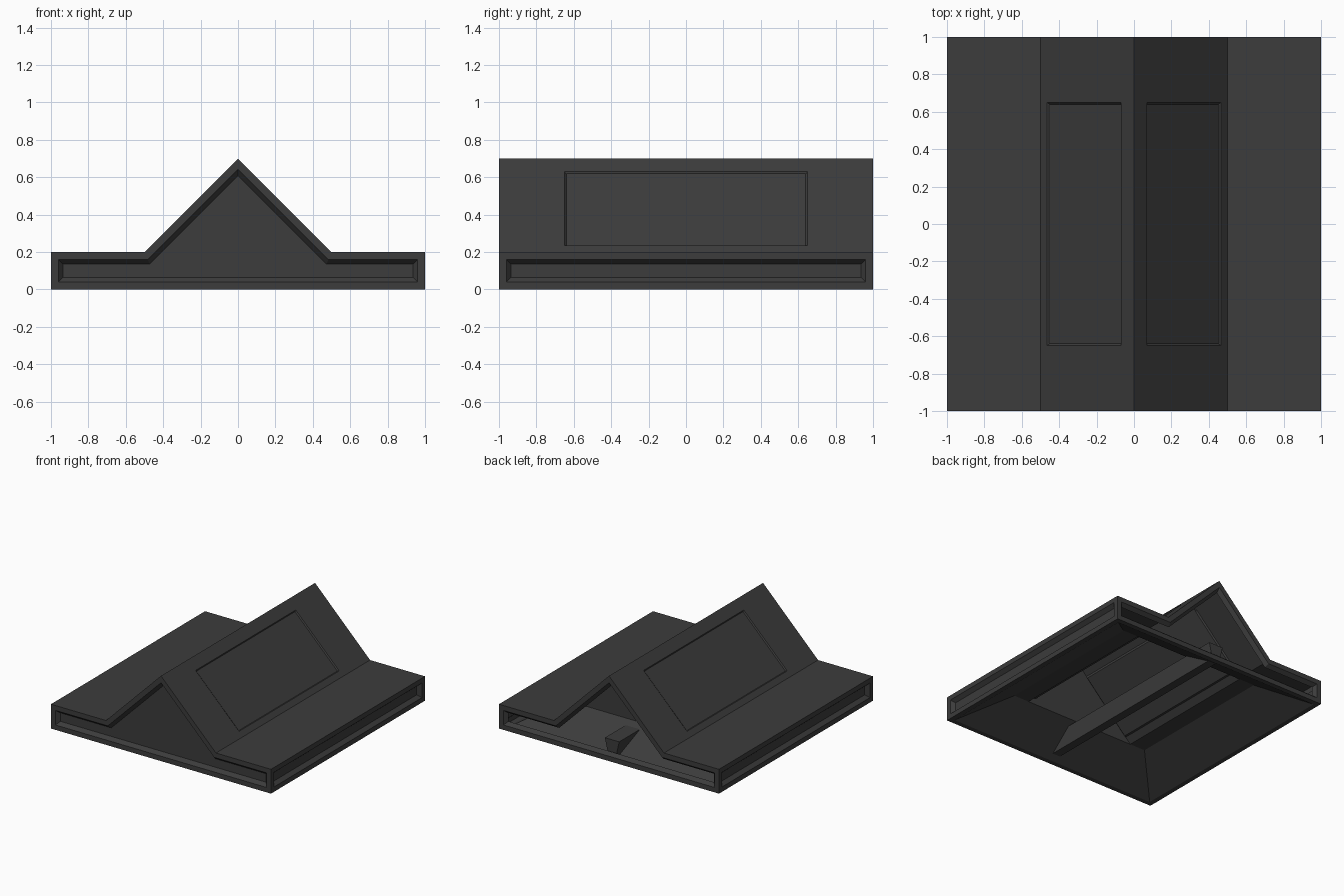
import bpy, bmesh
from mathutils import Vector

if "Cube" in bpy.data.objects:
    bpy.data.objects.remove(bpy.data.objects["Cube"])

mat = bpy.data.materials.new("dark grey")
mat.diffuse_color = (0.045, 0.045, 0.045, 1)
mat.use_nodes = True
mat.node_tree.nodes["Principled BSDF"].inputs["Base Color"].default_value = mat.diffuse_color


def finish(bm, name):
    me = bpy.data.meshes.new(name)
    bm.to_mesh(me)
    bm.free()
    me.materials.append(mat)
    ob = bpy.data.objects.new(name, me)
    bpy.context.collection.objects.link(ob)
    return ob


def prism(profile, y0, y1):
    """Closed x/z profile extruded along y."""
    bm = bmesh.new()
    f = bm.faces.new([bm.verts.new((x, y0, z)) for x, z in profile])
    r = bmesh.ops.extrude_face_region(bm, geom=[f])
    for v in r["geom"]:
        if isinstance(v, bmesh.types.BMVert):
            v.co.y = y1
    bmesh.ops.recalc_face_normals(bm, faces=bm.faces[:])
    return bm


def inset(bm, face, thick, depth):
    bmesh.ops.inset_individual(bm, faces=[face], thickness=thick, depth=depth,
                               use_even_offset=True)


# Outer shell: flat flanges with a central gable ridge
bm = prism([(-1, 0), (1, 0), (1, .2), (.5, .2), (0, .7), (-.5, .2), (-1, .2)], -1, 1)
bm.normal_update()


def facing(d):
    d = Vector(d).normalized()
    return [f for f in bm.faces if f.normal.dot(d) > .99]


front, back = facing((0, -1, 0))[0], facing((0, 1, 0))[0]
sides = facing((1, 0, 0)) + facing((-1, 0, 0))
slopes = facing((1, 0, 1)) + facing((-1, 0, 1))
bottom = facing((0, 0, -1))[0]

# Recessed panels with a frame on the four upright sides
for f in [front, back] + sides:
    inset(bm, f, .04, 0)
    inset(bm, f, .025, -.03)

# Recessed panel in each roof slope
for f in slopes:
    inset(bm, f, .05, 0)
    for v in f.verts:
        s = 1 if v.co.x > 0 else -1
        ax = .07 if abs(v.co.x) < .25 else .465
        v.co = (s * ax, .65 if v.co.y > 0 else -.65, .7 - ax)
    inset(bm, f, .02, -.02)

# Open back and framed open underside
inset(bm, bottom, .04, 0)
bmesh.ops.delete(bm, geom=[back, bottom], context='FACES_ONLY')
finish(bm, "roof_shell")

# Inner cavity: sloped walls rising to a gabled ceiling
bm = bmesh.new()
ends = []
for s in (-1, 1):
    base = [bm.verts.new((x, s * .96, 0)) for x in (-.96, .96)]
    top = [bm.verts.new((x, s * .64, z)) for x, z in
           ((-.64, .19), (-.5, .19), (0, .69), (.5, .19), (.64, .19))]
    bm.faces.new([base[0], base[1], top[4], top[3], top[1], top[0]])
    bm.faces.new([top[1], top[3], top[2]])
    ends.append([base[0]] + top + [base[1]])
a, b = ends
for i in range(len(a) - 1):
    bm.faces.new([a[i], a[i + 1], b[i + 1], b[i]])
bmesh.ops.recalc_face_normals(bm, faces=bm.faces[:])
finish(bm, "inner_cavity")

# Tapered beam running front to back under the ridge
finish(prism([(-.035, .03), (.035, .03), (.065, .16), (-.065, .16)], -.95, .96),
       "centre_beam")
